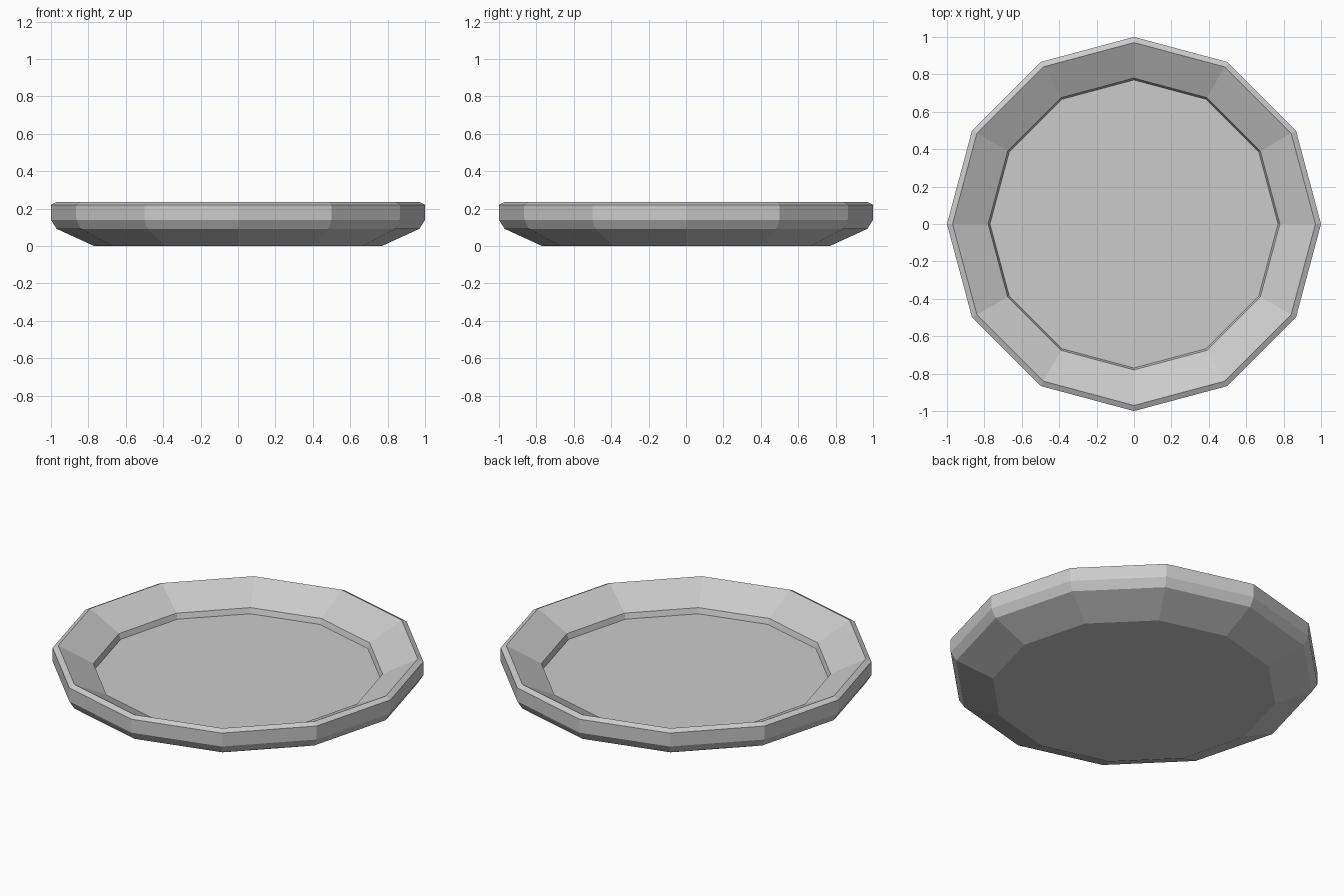
import bpy, bmesh
from math import cos, sin, tau

if "Cube" in bpy.data.objects:
    bpy.data.objects.remove(bpy.data.objects["Cube"])

SIDES = 12

# Cross-section (radius, height): underside, outer wall, rim, inner slope, floor step
profile = [(0.77, 0.0), (0.97, 0.092), (1.0, 0.14), (1.0, 0.22),
           (0.97, 0.235), (0.78, 0.137), (0.77, 0.105)]

# Low-poly dish: one twelve-sided ring per profile point
bm = bmesh.new()
rings = [[bm.verts.new((r * cos(tau * i / SIDES), r * sin(tau * i / SIDES), z))
          for i in range(SIDES)] for r, z in profile]
for a, b in zip(rings, rings[1:]):
    for i in range(SIDES):
        j = (i + 1) % SIDES
        bm.faces.new((a[i], a[j], b[j], b[i]))

# Flat underside and inner floor
bm.faces.new(rings[0][::-1])
bm.faces.new(rings[-1])
bmesh.ops.recalc_face_normals(bm, faces=bm.faces[:])

mesh = bpy.data.meshes.new("plate")
bm.to_mesh(mesh)
bm.free()
plate = bpy.data.objects.new("plate", mesh)
bpy.context.collection.objects.link(plate)
